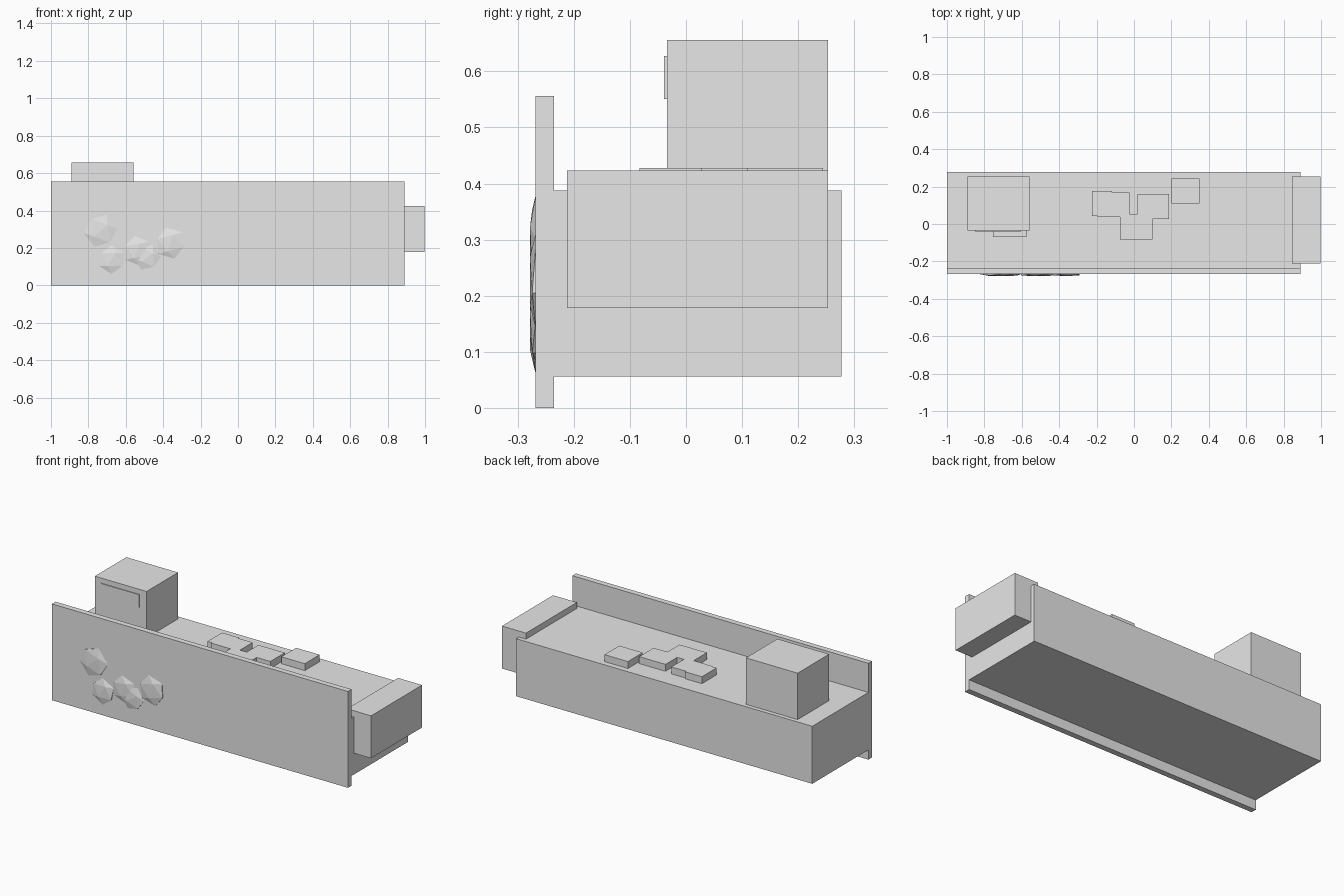
import bpy
from math import radians
from mathutils import Matrix

cube = bpy.data.objects.get("Cube")
if cube:
    bpy.data.objects.remove(cube, do_unlink=True)

# Single plain grey
grey = bpy.data.materials.new("light_grey")
grey.use_nodes = True
colour = (0.8, 0.8, 0.8, 1)
grey.diffuse_color = colour
grey.node_tree.nodes["Principled BSDF"].inputs["Base Color"].default_value = colour


def box(name, x, y, z):
    """Box spanning the given (low, high) ranges."""
    spans = (x, y, z)
    bpy.ops.mesh.primitive_cube_add(size=1)
    ob = bpy.context.object
    ob.name = name
    size = Matrix.Diagonal([hi - lo for lo, hi in spans] + [1])
    centre = Matrix.Translation([(lo + hi) / 2 for lo, hi in spans])
    ob.data.transform(centre @ size)
    ob.data.materials.append(grey)
    return ob


def gem(name, x, z, radius, turn):
    """Flattened faceted stone set on the front panel."""
    bpy.ops.mesh.primitive_ico_sphere_add(subdivisions=1, radius=1)
    ob = bpy.context.object
    ob.name = name
    ob.data.transform(
        Matrix.Translation((x, -0.268, z))
        @ Matrix.Rotation(radians(turn), 4, 'Y')
        @ Matrix.Diagonal((radius, 0.0118, radius, 1)))
    ob.data.materials.append(grey)
    return ob


# Counter body, front panel and end block
box("counter_body", (-1, 0.89), (-0.236, 0.277), (0.056, 0.388))
box("front_panel", (-1, 0.89), (-0.268, -0.235), (0, 0.556))
box("end_block", (0.845, 0.998), (-0.212, 0.253), (0.178, 0.423))

# Register with screen and low ledge
box("register", (-0.89, -0.56), (-0.034, 0.253), (0.38, 0.656))
box("register_screen", (-0.85, -0.605), (-0.039, -0.03), (0.551, 0.627))
box("register_ledge", (-0.755, -0.575), (-0.07, -0.03), (0.38, 0.41))

# Flat packets lying on the counter
packets = [
    ((-0.225, -0.118), (0.043, 0.176)),
    ((-0.195, -0.024), (0.037, 0.168)),
    ((0.019, 0.187), (0.028, 0.16)),
    ((-0.075, 0.099), (-0.083, 0.053)),
    ((0.2, 0.35), (0.109, 0.244)),
]
for i, (x, y) in enumerate(packets, 1):
    box(f"packet_{i}", x, y, (0.38, 0.428))

# Cluster of stones on the front
stones = [
    (-0.735, 0.292, 0.092, 20),
    (-0.675, 0.138, 0.077, 0),
    (-0.54, 0.185, 0.08, -10),
    (-0.485, 0.15, 0.073, 25),
    (-0.362, 0.226, 0.087, -15),
]
for i, stone in enumerate(stones, 1):
    gem(f"stone_{i}", *stone)
